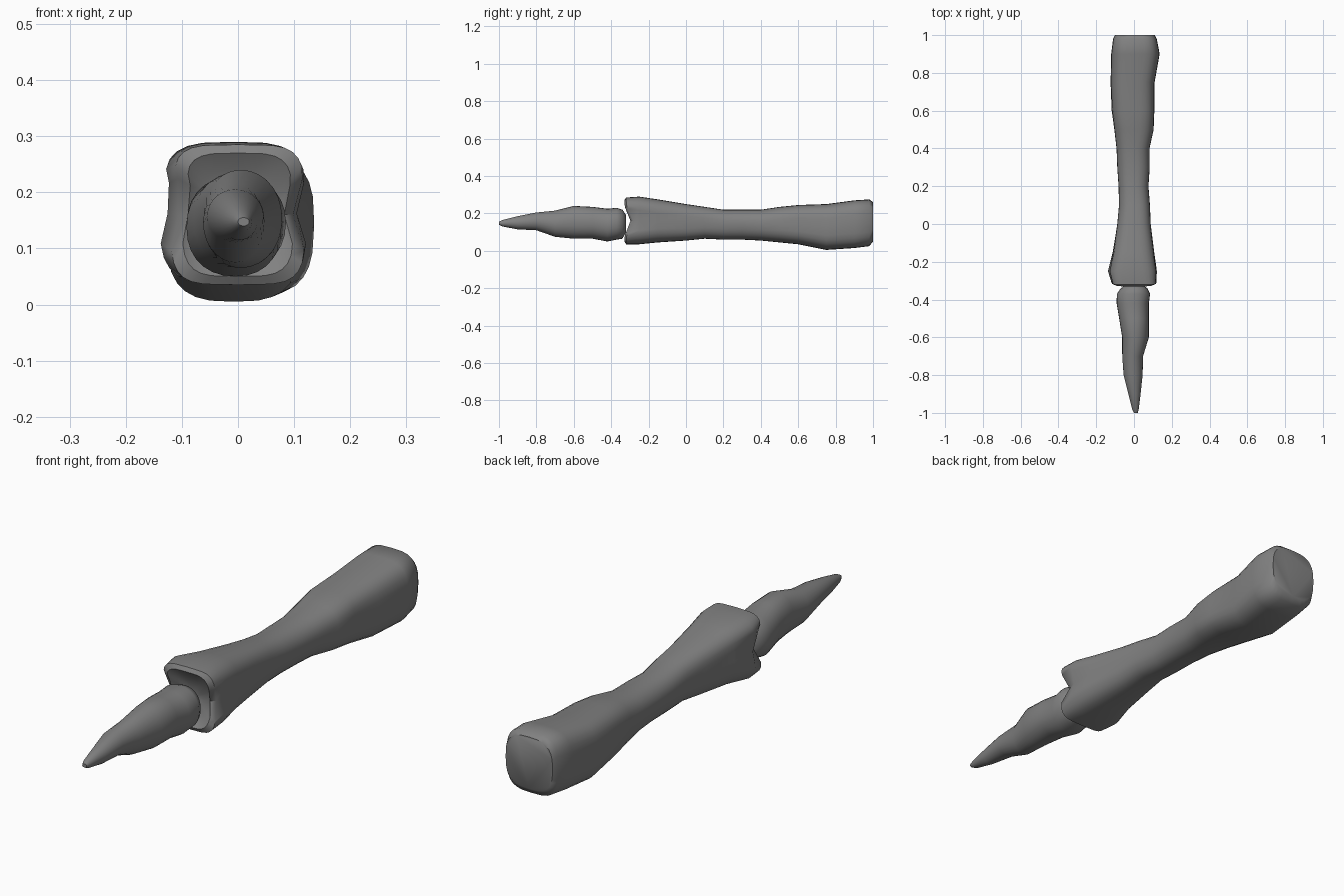
import bpy, bmesh, math

default_cube = bpy.data.objects.get("Cube")
if default_cube:
    bpy.data.objects.remove(default_cube, do_unlink=True)

SIDES = 28
UNIT = 0.01  # section tables are in hundredths

grey = bpy.data.materials.new("plain_grey")
grey.use_nodes = True
grey_colour = (0.22, 0.22, 0.22, 1)
grey.diffuse_color = grey_colour
grey.node_tree.nodes["Principled BSDF"].inputs["Base Color"].default_value = grey_colour


def bell(value, centre, width):
    return math.exp(-((value - centre) / width) ** 2)


def signed_power(value, power):
    return math.copysign(abs(value) ** power, value)


def loft(name, sections, sculpt):
    """Skin rounded-square rings (y, left, right, bottom, top, squareness)."""
    bm = bmesh.new()
    rings = []
    for y, x_low, x_high, z_low, z_high, squareness in sections:
        ring = []
        for i in range(SIDES):
            angle = math.tau * i / SIDES
            across = signed_power(math.cos(angle), 2 / squareness)
            upward = signed_power(math.sin(angle), 2 / squareness)
            x = (x_low + x_high + across * (x_high - x_low)) / 2
            z = (z_low + z_high + upward * (z_high - z_low)) / 2
            point = sculpt(x * UNIT, y * UNIT, z * UNIT)
            ring.append(bm.verts.new(point))
        rings.append(ring)
    for near, far in zip(rings, rings[1:]):
        for i in range(SIDES):
            j = (i + 1) % SIDES
            bm.faces.new((near[i], near[j], far[j], far[i]))
    bm.faces.new(rings[0])
    bm.faces.new(rings[-1])
    bmesh.ops.recalc_face_normals(bm, faces=bm.faces)

    mesh = bpy.data.meshes.new(name)
    bm.to_mesh(mesh)
    bm.free()
    mesh.materials.append(grey)
    part = bpy.data.objects.new(name, mesh)
    bpy.context.collection.objects.link(part)
    bpy.ops.object.select_all(action="DESELECT")
    part.select_set(True)
    bpy.context.view_layer.objects.active = part
    bpy.ops.object.shade_smooth_by_angle(angle=math.radians(50))
    return part


def shape_bone(x, y, z):
    # Grooves on both flanks of the front knuckle, and a hollowed joint face
    height = 0.19 if x < 0 else 0.17
    groove = bell(z, height, 0.04) * bell(y, -0.3, 0.12)
    x *= 1 - 0.2 * groove
    if y < -0.29:
        y += 0.04 * bell(z, 0.16, 0.05) * min(1, abs(x) / 0.1)
    # Shallow irregular swellings along the shaft
    swell = 0.05 * math.sin(9 * y + 2) * math.sin(30 * z)
    return x * (1 + swell * bell(y, 0.4, 0.4)), y, z


def shape_claw(x, y, z):
    # Slight lumps on the surface
    lump = 0.05 * math.sin(22 * y + 25 * x) * bell(y, -0.6, 0.2)
    return x * (1 + lump), y, z


# Long bone with squared, flared knuckles and a narrow waist
loft("bone_shaft", [
    (-29, -3, 3, 12, 19, 2),
    (-31, -8, 8, 7, 24, 3),
    (-33, -10, 10, 5, 27, 4),
    (-32, -12, 12, 3.5, 28.5, 4.5),
    (-25, -14, 12.5, 3.5, 29, 3.5),
    (-15, -11.5, 11, 4.5, 27.5, 3),
    (0, -9, 9, 5.5, 25, 2.8),
    (10, -8, 8.5, 6.5, 23.5, 2.6),
    (20, -8, 7.5, 6, 22, 2.5),
    (30, -8.5, 8, 6, 22, 2.5),
    (40, -9, 8, 5.5, 22, 2.5),
    (50, -10.5, 10.5, 4.5, 23.5, 2.6),
    (60, -12, 11, 3.5, 24.5, 2.8),
    (75, -12.5, 11, 0.5, 25, 3),
    (90, -12, 13.5, 1.5, 27, 3.2),
    (98, -11, 12, 2.5, 27.5, 3.4),
    (100, -10, 11, 5, 26, 3),
], shape_bone)

# Tapered claw seated against the hollow joint face
loft("claw", [
    (-100, 0, 2, 14, 15.5, 2),
    (-98, -1, 2.5, 13, 16.5, 2),
    (-90, -3, 3.5, 11.5, 18.5, 2),
    (-80, -5.5, 4.5, 11, 20.5, 2),
    (-70, -6, 5, 7.5, 21.5, 2),
    (-60, -6.5, 7.5, 6.5, 24, 2.1),
    (-50, -8, 8, 6.5, 23.5, 2.1),
    (-42, -9, 8, 5, 22.5, 2.2),
    (-37, -9, 8.5, 6, 23, 2.2),
    (-34, -7, 7, 6.5, 22, 2.2),
    (-32, -4, 4, 10, 19, 2),
], shape_claw)
